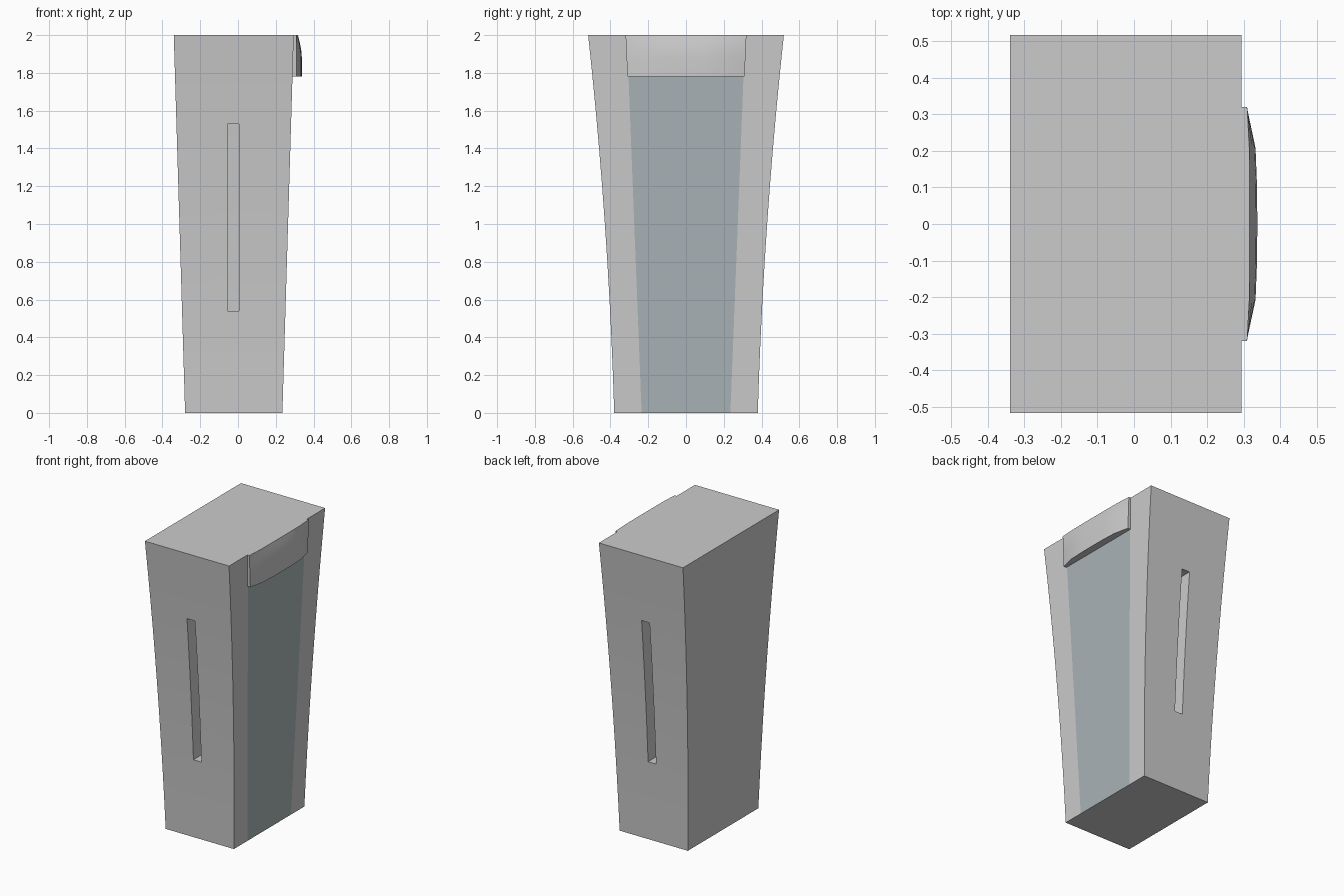
import bpy
import bmesh

cube = bpy.data.objects.get("Cube")
if cube:
    bpy.data.objects.remove(cube, do_unlink=True)


def material(name, rgb):
    m = bpy.data.materials.new(name)
    m.use_nodes = True
    m.diffuse_color = (*rgb, 1)
    m.node_tree.nodes["Principled BSDF"].inputs["Base Color"].default_value = (*rgb, 1)
    return m


GREY = material("light grey", (0.6, 0.6, 0.6))
BLUE = material("blue grey", (0.40, 0.455, 0.475))


def loft(name, rings, mats, tinted_side=None):
    """Skin a stack of matching closed rings and cap both ends."""
    bm = bmesh.new()
    loops = [[bm.verts.new(p) for p in ring] for ring in rings]
    n = len(loops[0])
    for low, high in zip(loops, loops[1:]):
        for i in range(n):
            j = (i + 1) % n
            f = bm.faces.new((low[i], low[j], high[j], high[i]))
            f.material_index = int(i == tinted_side)
    bm.faces.new(loops[0][::-1])
    bm.faces.new(loops[-1])
    bmesh.ops.recalc_face_normals(bm, faces=bm.faces)
    mesh = bpy.data.meshes.new(name)
    bm.to_mesh(mesh)
    bm.free()
    for m in mats:
        mesh.materials.append(m)
    ob = bpy.data.objects.new(name, mesh)
    bpy.context.collection.objects.link(ob)
    return ob


def activate(ob):
    bpy.ops.object.select_all(action="DESELECT")
    ob.select_set(True)
    bpy.context.view_layer.objects.active = ob


def half_depth(z):
    return 0.38 + 0.03 * z + 0.0195 * z * z


def body_ring(z):
    left, right = -0.28 - 0.03 * z, 0.235 + 0.03 * z
    y, p = half_depth(z), 0.235 + 0.039 * z
    return [(left, -y, z), (right, -y, z), (right, -p, z),
            (right, p, z), (right, y, z), (left, y, z)]


# Flared body with a flush tinted strip on one side
body = loft("body", [body_ring(i / 5) for i in range(11)], [GREY, BLUE], tinted_side=2)

# Narrow upright slots in the front and back walls
for side, label in ((-1, "front"), (1, "back")):
    rings = []
    for i in range(6):
        z = 0.54 + 0.99 * i / 5
        inner, outer = side * (half_depth(z) - 0.1), side * (half_depth(z) + 0.05)
        rings.append([(-0.055, inner, z), (0.005, inner, z),
                      (0.005, outer, z), (-0.055, outer, z)])
    cutter = loft(label + "_slot_cutter", rings, [GREY])
    cutter.hide_render = True
    activate(body)
    mod = body.modifiers.new(label + "_slot", "BOOLEAN")
    mod.operation = "DIFFERENCE"
    mod.solver = "EXACT"
    mod.object = cutter
    bpy.ops.object.modifier_apply(modifier=mod.name)
    bpy.data.objects.remove(cutter, do_unlink=True)

# Bulging lip above the strip, chamfered at its ends and rounded towards the top
HALF_PLAN = [(1.0, 0.0), (0.66, 0.023), (0.33, 0.027)]
PLAN = [(-y, b) for y, b in HALF_PLAN] + [(0, 0.028)] + HALF_PLAN[::-1]
rings = []
for z, swell in ((1.78, 1), (1.88, 1), (1.92, 0.88), (1.96, 0.62), (2.0, 0.25)):
    w = 0.31 + 0.045 * (z - 1.78)
    outer = [(0.31 + b * swell, y * w, z) for y, b in PLAN]
    rings.append([(0.27, -w, z)] + outer + [(0.27, w, z)])
lip = loft("lip", rings, [GREY])

for ob in (body, lip):
    activate(ob)
    bpy.ops.object.shade_smooth_by_angle(angle=0.5)
